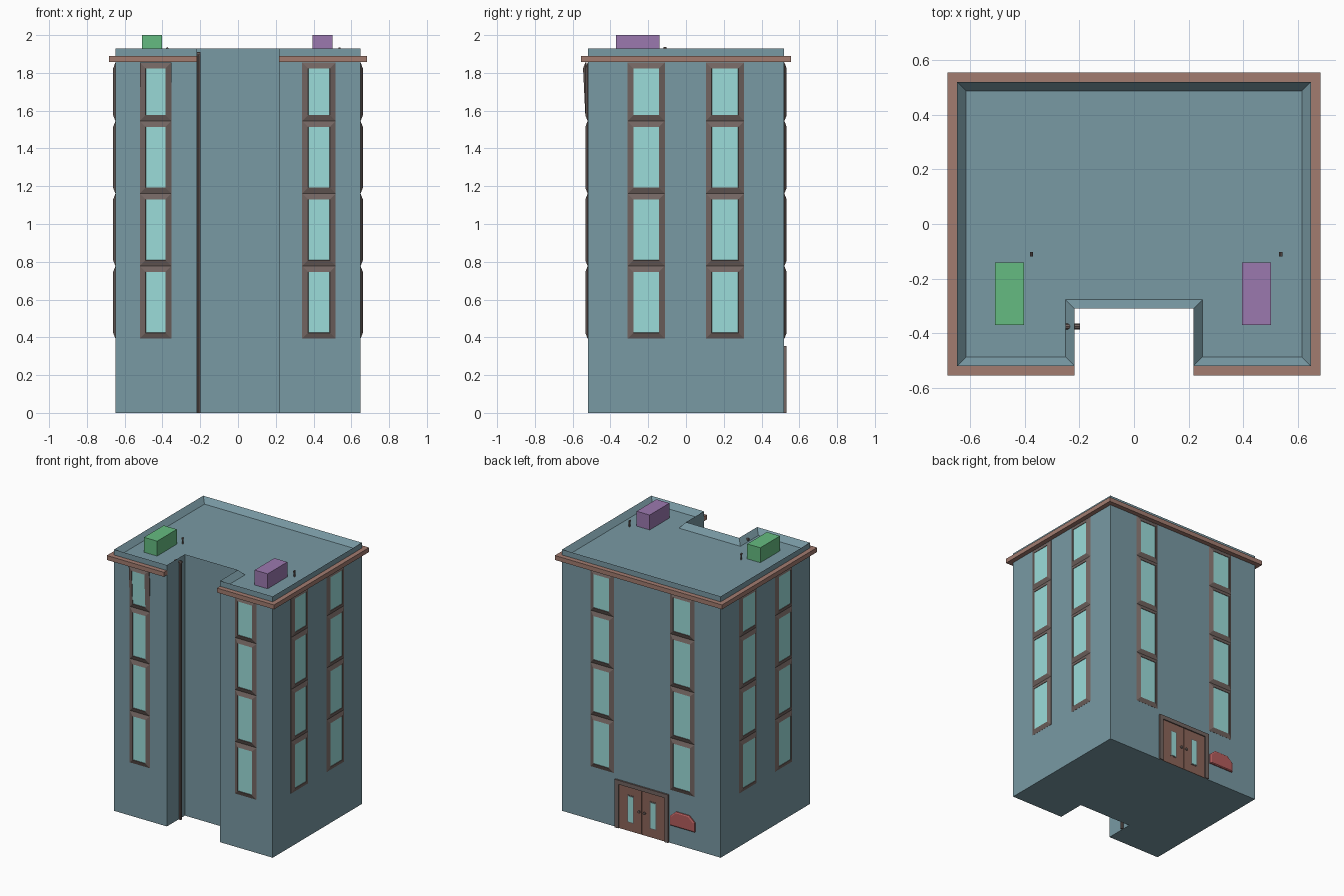
import bpy, bmesh
from mathutils import Vector

if "Cube" in bpy.data.objects:
    bpy.data.objects.remove(bpy.data.objects["Cube"])

W, D, NX, NY, H = 0.648, 0.52, 0.217, -0.31, 1.93


def mat(name, r, g, b):
    m = bpy.data.materials.new(name)
    m.diffuse_color = (r, g, b, 1)
    m.use_nodes = True
    m.node_tree.nodes["Principled BSDF"].inputs["Base Color"].default_value = m.diffuse_color
    return m


WALL = mat("wall_blue", 0.19, 0.32, 0.37)
TRIM = mat("trim_brown", 0.36, 0.20, 0.16)
FRAME = mat("frame_grey", 0.17, 0.13, 0.12)
GLASS = mat("glass", 0.33, 0.72, 0.70)
DOOR = mat("door_brown", 0.26, 0.13, 0.10)
RED = mat("board_red", 0.45, 0.11, 0.11)
GREEN = mat("unit_green", 0.13, 0.50, 0.22)
PURPLE = mat("unit_purple", 0.33, 0.19, 0.43)


def finish(name, bm, *mats):
    bmesh.ops.recalc_face_normals(bm, faces=bm.faces)
    me = bpy.data.meshes.new(name)
    bm.to_mesh(me)
    bm.free()
    for m in mats:
        me.materials.append(m)
    ob = bpy.data.objects.new(name, me)
    bpy.context.collection.objects.link(ob)
    return ob


def loft(bm, loops, cap_mat=0):
    """Skin closed loops of points and cap both ends."""
    rings = [[bm.verts.new(p) for p in lp] for lp in loops]
    n = len(rings[0])
    for a, b in zip(rings, rings[1:]):
        for i in range(n):
            j = (i + 1) % n
            bm.faces.new((a[i], a[j], b[j], b[i]))
    bm.faces.new(rings[0])
    bm.faces.new(rings[-1]).material_index = cap_mat


def box(name, lo, hi, m):
    bm = bmesh.new()
    rect = [(lo[0], lo[1]), (hi[0], lo[1]), (hi[0], hi[1]), (lo[0], hi[1])]
    loft(bm, [[(x, y, z) for x, y in rect] for z in (lo[2], hi[2])])
    return finish(name, bm, m)


def rod(name, a, b, r, m, sides=8):
    a, b = Vector(a), Vector(b)
    bm = bmesh.new()
    bmesh.ops.create_cone(bm, cap_ends=True, segments=sides, radius1=r, radius2=r, depth=(b - a).length)
    ob = finish(name, bm, m)
    ob.location = (a + b) / 2
    ob.rotation_euler = (b - a).to_track_quat('Z', 'Y').to_euler()
    return ob


def offset(path, d, closed):
    """Offset a right-angled counterclockwise path inward by d."""
    n, out = len(path), []
    normals = []
    for i in range(n):
        e = (Vector(path[(i + 1) % n]) - Vector(path[i])).normalized()
        normals.append(Vector((-e.y, e.x)))
    for i in range(n):
        shift = Vector((0, 0))
        if closed or i > 0:
            shift += normals[i - 1]
        if closed or i < n - 1:
            shift += normals[i]
        out.append(tuple(Vector(path[i]) + shift * d))
    return out


# Building shell with notch, sloped parapet and sunken roof
plan = [(-W, -D), (-NX, -D), (-NX, NY), (NX, NY), (NX, -D), (W, -D), (W, D), (-W, D)]
bm = bmesh.new()
loft(bm, [[(x, y, 0) for x, y in plan],
          [(x, y, H) for x, y in plan],
          [(x, y, 1.89) for x, y in offset(plan, 0.034, True)]])
finish("building_walls", bm, WALL)

# Cornice around the outside, open at the notch
path = [(NX, -D), (W, -D), (W, D), (-W, D), (-W, -D), (-NX, -D)]
inner, outer = offset(path, 0.005, False), offset(path, -0.035, False)
bm = bmesh.new()
loft(bm, [[(a[0], a[1], 1.857), (b[0], b[1], 1.857), (b[0], b[1], 1.89), (a[0], a[1], 1.89)]
          for a, b in zip(inner, outer)])
finish("cornice", bm, TRIM)

# Window columns: bevelled frames, glass set just inside
SIDES = {
    "front": lambda u, d, z: (u, -D - d, z),
    "back": lambda u, d, z: (u, D + d, z),
    "right": lambda u, d, z: (W + d, u, z),
    "left": lambda u, d, z: (-W - d, u, z),
}
FLOORS = [0.393, 0.777, 1.161, 1.545, 1.855]


def window_column(name, side, u0, u1, tilt=0.0):
    put, bm = SIDES[side], bmesh.new()
    for k in range(4):
        z0, z1 = FLOORS[k], FLOORS[k + 1]
        lean = tilt if k == 3 else 0.0

        def ring(inset, d):
            a, b, lo, hi = u0 + inset, u1 - inset, z0 + inset, z1 - inset
            return [put(a, d, lo), put(b, d, lo), put(b, d + lean, hi), put(a, d + lean, hi)]
        loft(bm, [ring(0, -0.004), ring(0, 0.001), ring(0.031, 0.013), ring(0.032, 0.010)], 1)
    finish(name, bm, FRAME, GLASS)


window_column("front_left_windows", "front", -0.52, -0.353, 0.012)
window_column("front_right_windows", "front", 0.34, 0.517)
window_column("back_left_windows", "back", -0.435, -0.235)
window_column("back_right_windows", "back", 0.225, 0.415)
for s in ("left", "right"):
    window_column(s + "_near_windows", s, -0.31, -0.112)
    window_column(s + "_far_windows", s, 0.105, 0.308)

# Back double door: frame, leaves, panes, knobs
C = -0.007
bm = bmesh.new()
arch = [(-0.218, 0), (-0.218, 0.355), (0.218, 0.355), (0.218, 0),
        (0.188, 0), (0.188, 0.325), (-0.188, 0.325), (-0.188, 0)]
loft(bm, [[(C + x, y, z) for x, z in arch] for y in (D - 0.004, D + 0.012)])
finish("door_frame", bm, FRAME)
for s, label in ((-1, "left"), (1, "right")):
    xs = sorted((C + s * 0.002, C + s * 0.188))
    box(label + "_door_leaf", (xs[0], D - 0.004, 0), (xs[1], D + 0.004, 0.325), DOOR)
    x = C + s * 0.092
    box(label + "_door_pane_frame", (x - 0.028, D, 0.062), (x + 0.028, D + 0.006, 0.266), FRAME)
    box(label + "_door_pane", (x - 0.021, D, 0.07), (x + 0.021, D + 0.008, 0.258), GLASS)
    x = C + s * 0.022
    rod(label + "_door_knob", (x, D, 0.165), (x, D + 0.012, 0.165), 0.010, FRAME)

# Blank wall board beside the door, chamfered top, raised face
bm = bmesh.new()
board = [(-0.1, 0.135), (0.1, 0.135), (0.1, 0.205), (0.055, 0.245), (-0.055, 0.245), (-0.1, 0.205)]


def board_ring(scale, y):
    return [(-0.34 + x * scale, y, 0.185 + (z - 0.185) * scale) for x, z in board]


loft(bm, [board_ring(1, D - 0.004), board_ring(1, D + 0.008), board_ring(0.88, D + 0.013)])
finish("wall_board", bm, RED)

# Drainpipe in the notch with its roof outlet
rod("drainpipe", (-0.208, -0.375, 0), (-0.208, -0.375, 1.9), 0.0105, FRAME)
rod("drainpipe_outlet", (-0.25, -0.375, 1.9), (-0.198, -0.375, 1.9), 0.0105, FRAME)

# Rooftop units and small vents
box("left_roof_unit", (-0.509, -0.37, 1.885), (-0.402, -0.14, 2.0), GREEN)
box("right_roof_unit", (0.395, -0.37, 1.885), (0.501, -0.14, 2.0), PURPLE)
for x, label in ((-0.375, "left"), (0.537, "right")):
    rod(label + "_roof_vent", (x, -0.108, 1.885), (x, -0.108, 1.93), 0.006, FRAME)
    rod(label + "_roof_vent_spout", (x, -0.102, 1.93), (x, -0.119, 1.93), 0.006, FRAME)
